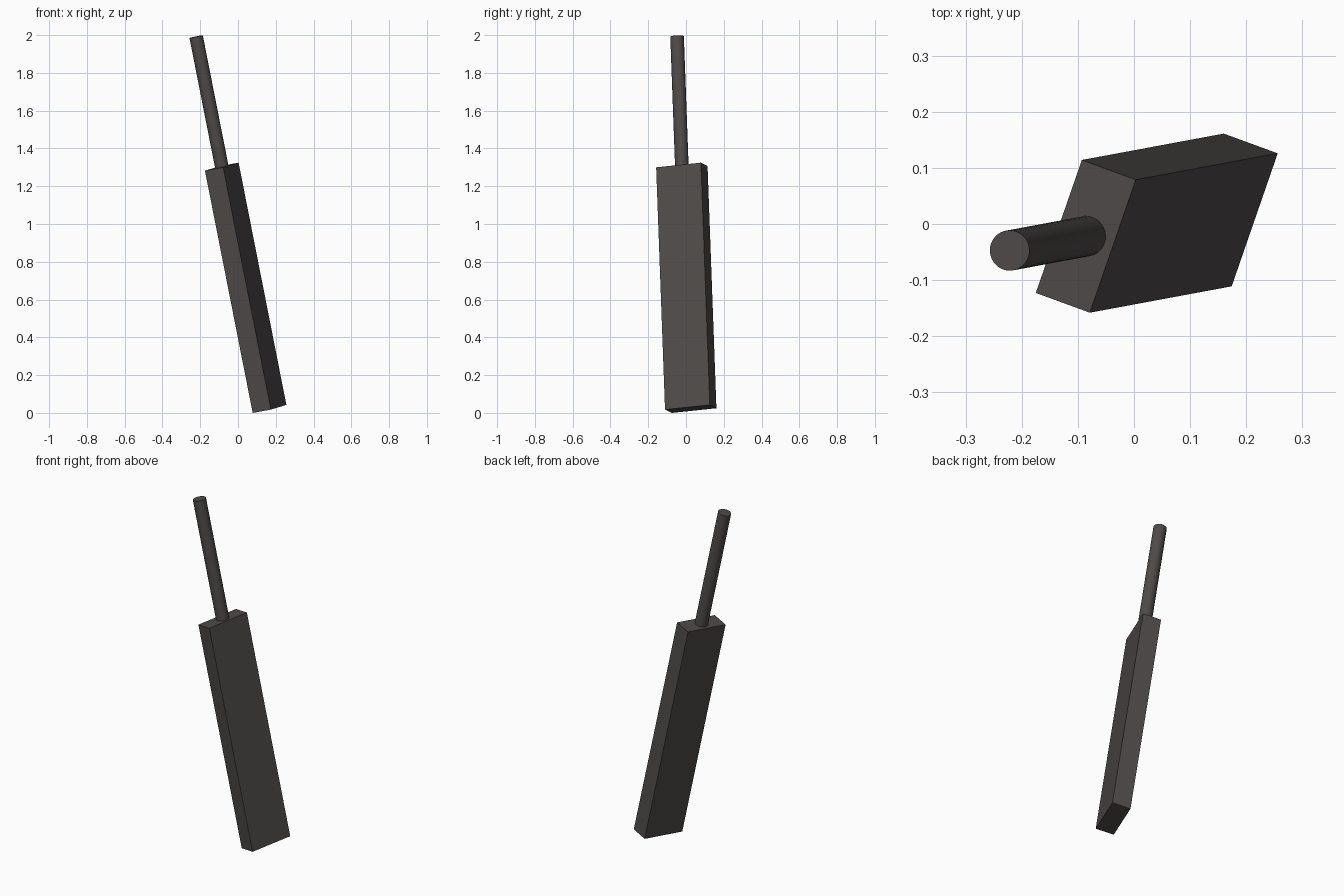
import bpy
from mathutils import Matrix, Vector

cube = bpy.data.objects.get("Cube")
if cube:
    bpy.data.objects.remove(cube, do_unlink=True)

# One dark warm grey for the whole bat
grey = bpy.data.materials.new("dark_grey")
grey.use_nodes = True
colour = (0.076, 0.069, 0.066, 1)
grey.diffuse_color = colour
grey.node_tree.nodes["Principled BSDF"].inputs["Base Color"].default_value = colour

# Leaning frame: z runs up the bat, y across the blade, x through it
foot = Vector((0.167, 0.025, 0.021))
up = Vector((-0.253, -0.047, 1.283)).normalized()
across = Vector((0.082, 0.237, 0.025))
across = (across - up * across.dot(up)).normalized()
through = across.cross(up)
frame = Matrix((through, across, up)).transposed().to_4x4()
frame.translation = foot

BLADE_LENGTH, HANDLE_LENGTH = 1.308, 0.702


def place(name, height, scale=(1, 1, 1)):
    """Name the new part, size it and stand it on the leaning axis."""
    part = bpy.context.object
    part.name = name
    part.data.transform(Matrix.Diagonal((*scale, 1)))
    part.matrix_world = frame @ Matrix.Translation((0, 0, height))
    part.data.materials.append(grey)
    return part


# Blade
bpy.ops.mesh.primitive_cube_add(size=1)
place("blade", BLADE_LENGTH / 2, (0.104, 0.252, BLADE_LENGTH))

# Handle
bpy.ops.mesh.primitive_cylinder_add(vertices=32, radius=0.036, depth=HANDLE_LENGTH)
place("handle", BLADE_LENGTH + HANDLE_LENGTH / 2)
bpy.ops.object.shade_smooth_by_angle()
